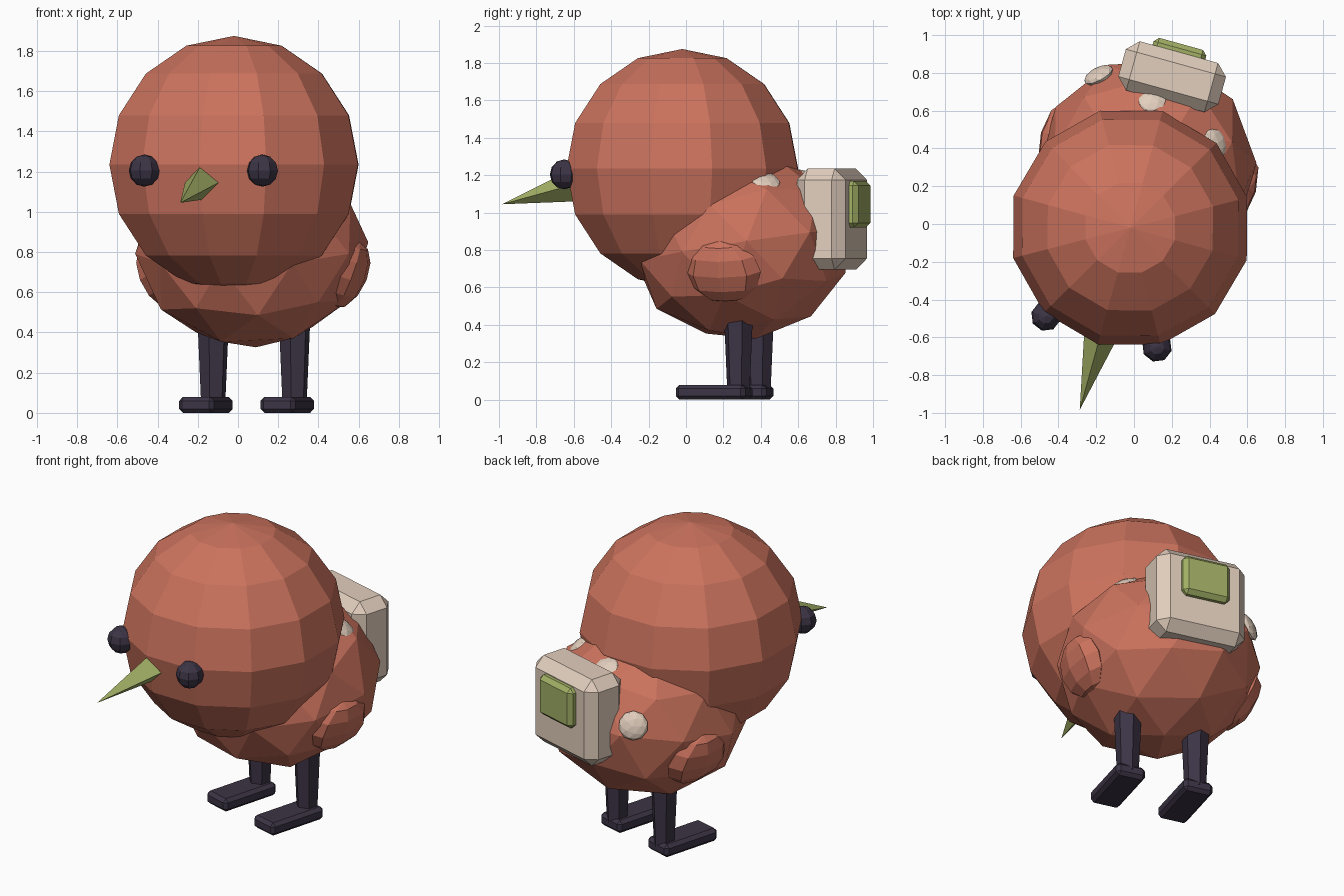
import bpy
from math import radians
from mathutils import Matrix, Vector

if "Cube" in bpy.data.objects:
    bpy.data.objects.remove(bpy.data.objects["Cube"])


def material(name, rgb):
    m = bpy.data.materials.new(name)
    m.diffuse_color = (*rgb, 1)
    m.use_nodes = True
    m.node_tree.nodes["Principled BSDF"].inputs["Base Color"].default_value = m.diffuse_color
    return m


CORAL = material("coral", (0.60, 0.17, 0.11))
DARK = material("dark", (0.045, 0.034, 0.06))
GREEN = material("green", (0.36, 0.43, 0.13))
CREAM = material("cream", (0.76, 0.62, 0.51))

parts = []


def finish(name, mat, scale=(1, 1, 1), rot=(0, 0, 0)):
    o = bpy.context.object
    o.name = name
    o.scale = scale
    o.rotation_euler = [radians(a) for a in rot]
    o.data.materials.append(mat)
    parts.append(o)
    return o


def ball(name, mat, loc, radii, segs, rings, rot=(0, 0, 0)):
    bpy.ops.mesh.primitive_uv_sphere_add(segments=segs, ring_count=rings, radius=1, location=loc)
    return finish(name, mat, radii, rot)


def ico(name, mat, loc, radii, sub, rot=(0, 0, 0)):
    bpy.ops.mesh.primitive_ico_sphere_add(subdivisions=sub, radius=1, location=loc)
    return finish(name, mat, radii, rot)


def cone(name, mat, base, tip, r1, r2, sides):
    a, b = Vector(base), Vector(tip)
    bpy.ops.mesh.primitive_cone_add(vertices=sides, radius1=r1, radius2=r2,
                                    depth=(b - a).length, location=(a + b) / 2)
    o = finish(name, mat)
    o.rotation_euler = (b - a).to_track_quat('Z', 'Y').to_euler()
    return o


def box(name, mat, loc, size, bevel):
    bpy.ops.mesh.primitive_cube_add(size=1, location=loc)
    o = finish(name, mat, size)
    bpy.ops.object.transform_apply(location=False, rotation=False, scale=True)
    m = o.modifiers.new("bevel", 'BEVEL')
    m.width = bevel
    m.segments = 1
    return o


# Head and tilted body
ball("head", CORAL, (0, 0, 1.24), (0.64, 0.64, 0.64), 12, 8)
BODY = Vector((0, 0.33, 0.825))
RADII = Vector((0.58, 0.59, 0.50))
ico("body", CORAL, BODY, RADII, 2, (9, 0, 0))

# Beak, drooping slightly
cone("beak", GREEN, (0, -0.467, 1.183), (0, -1.0, 1.05), 0.115, 0, 4)

# Paired parts
for s, side in ((-1, "left"), (1, "right")):
    ball(side + "_eye", DARK, (s * 0.305, -0.57, 1.21), (0.08, 0.08, 0.08), 8, 6)
    ball(side + "_wing", CORAL, (s * 0.485, 0.36, 0.69), (0.09, 0.21, 0.175), 8, 6, (0, s * 22, 0))
    cone(side + "_leg", DARK, (s * 0.21, 0.37, 0.05), (s * 0.21, 0.37, 0.5), 0.062, 0.082, 6)
    box(side + "_foot", DARK, (s * 0.21, 0.235, 0.045), (0.18, 0.385, 0.08), 0.02)

# Backpack with pocket
box("backpack", CREAM, (0, 0.83, 0.97), (0.55, 0.27, 0.54), 0.06)
box("backpack_pocket", GREEN, (0, 0.97, 1.05), (0.29, 0.08, 0.25), 0.025)

# Flattened spots lying on the body
for i, p in enumerate([(-0.377, 0.734, 0.96), (0.311, 0.547, 1.165), (-0.07, 0.68, 1.18)]):
    d = Vector(p) - BODY
    normal = Vector([d[k] / RADII[k] ** 2 for k in range(3)])
    spot = ico("spot_%d" % (i + 1), CREAM, p, (0.085, 0.085, 0.035), 2)
    spot.rotation_euler = normal.to_track_quat('Z', 'Y').to_euler()

# Turn the whole figure slightly and lift it to the floor
bpy.context.view_layer.update()
turn = Matrix.Translation((-0.02, -0.02, -0.005)) @ Matrix.Rotation(radians(-15.5), 4, 'Z')
for o in parts:
    o.matrix_world = turn @ o.matrix_world
